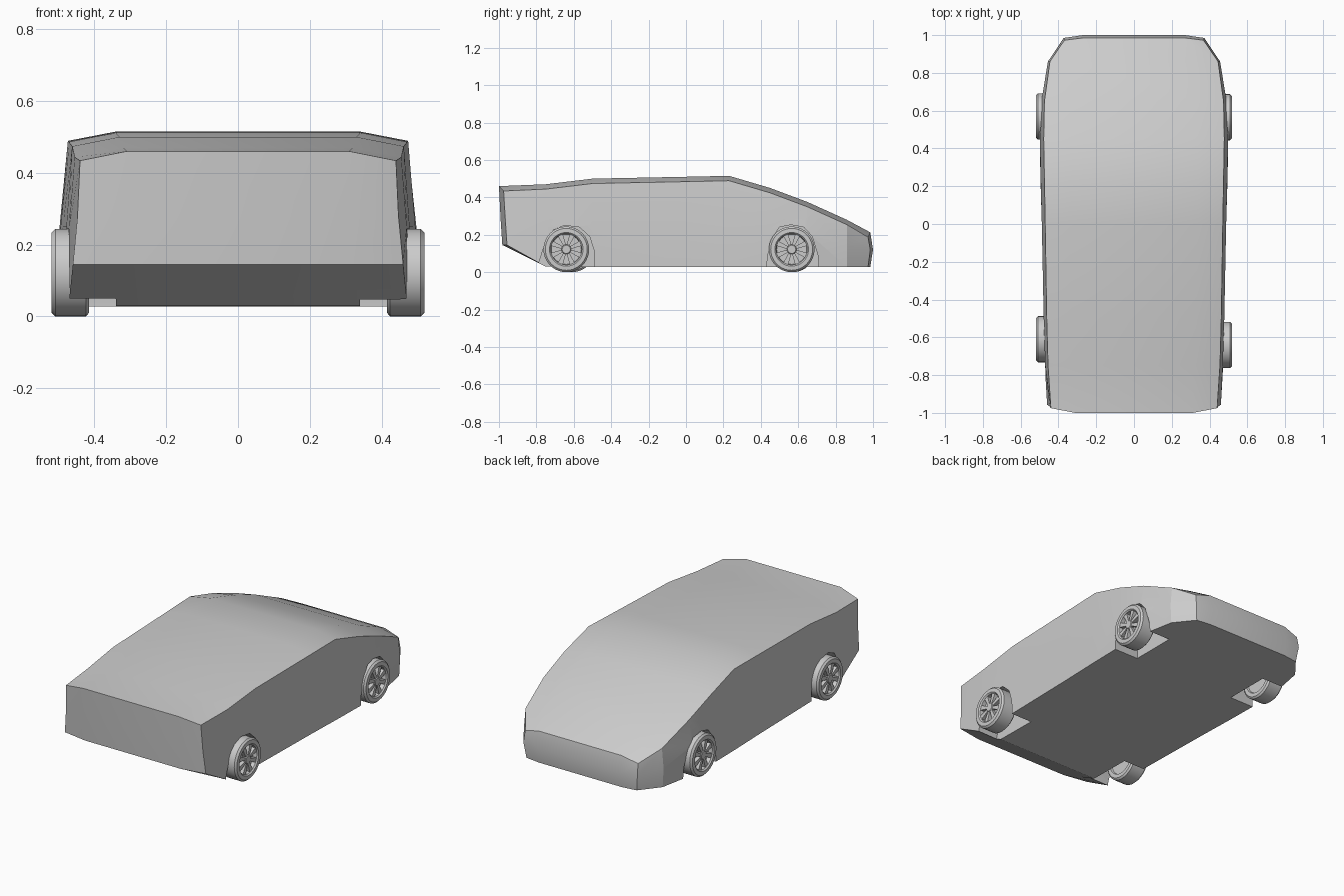
import bpy, bmesh
from math import sin, cos, pi, radians

if "Cube" in bpy.data.objects:
    bpy.data.objects.remove(bpy.data.objects["Cube"])


def make_object(name, bm, angle=None):
    bmesh.ops.recalc_face_normals(bm, faces=bm.faces)
    mesh = bpy.data.meshes.new(name)
    bm.to_mesh(mesh)
    bm.free()
    ob = bpy.data.objects.new(name, mesh)
    bpy.context.collection.objects.link(ob)
    bpy.ops.object.select_all(action='DESELECT')
    ob.select_set(True)
    bpy.context.view_layer.objects.active = ob
    if angle:
        bpy.ops.object.shade_smooth_by_angle(angle=radians(angle))
    return ob


# Body cross-sections: y, end bow, floor z, middle z, roof z,
# then half-widths: inner, floor, middle, shoulder
STATIONS = [
    (-1.00, 0.025, 0.145, 0.28, 0.460, 0.31, 0.460, 0.447, 0.440),
    (-0.75, 0.000, 0.030, 0.25, 0.470, 0.32, 0.472, 0.470, 0.455),
    (-0.50, 0.000, 0.027, 0.25, 0.500, 0.33, 0.478, 0.478, 0.462),
    (0.00, 0.000, 0.027, 0.25, 0.510, 0.34, 0.488, 0.488, 0.470),
    (0.23, 0.000, 0.027, 0.25, 0.515, 0.34, 0.495, 0.494, 0.474),
    (0.45, 0.000, 0.027, 0.24, 0.450, 0.34, 0.499, 0.498, 0.478),
    (0.65, 0.000, 0.027, 0.20, 0.375, 0.34, 0.490, 0.490, 0.474),
    (0.86, 0.000, 0.027, 0.14, 0.280, 0.32, 0.450, 0.456, 0.445),
    (0.985, -0.012, 0.027, 0.12, 0.213, 0.27, 0.360, 0.372, 0.368),
]


def section(bm, s):
    y, bow, zb, zm, zt, wi, wb, wm, ws = s
    lean = 0.018 if y == -1.0 else 0.0
    bulge = 0.012 if y > 0.9 else 0.0
    half = [(wi, y + lean, zb), (wb, y + bow + lean, zb),
            (wm, y + bow + bulge + lean / 2, zm),
            (ws, y + bow, zt - 0.026), (wi, y, zt)]
    ring = half + [(-x, py, z) for x, py, z in reversed(half)]
    return [bm.verts.new(p) for p in ring]


def cap(bm, r, s, y_mid):
    a = bm.verts.new((s[5], y_mid, s[3]))
    b = bm.verts.new((-s[5], y_mid, s[3]))
    for f in ((r[0], r[1], r[2], a), (a, r[2], r[3], r[4]),
              (r[9], r[8], r[7], b), (b, r[7], r[6], r[5]),
              (r[0], a, b, r[9]), (a, r[4], r[5], b)):
        bm.faces.new(f)


bm = bmesh.new()
rings = [section(bm, s) for s in STATIONS]
for r0, r1 in zip(rings, rings[1:]):
    for i in range(10):
        j = (i + 1) % 10
        bm.faces.new((r0[i], r0[j], r1[j], r1[i]))
cap(bm, rings[0], STATIONS[0], -0.991)
cap(bm, rings[-1], STATIONS[-1], 1.0)
body = make_object("body", bm)

# Wheel arch pockets cut through the body sides
FRONT_ARCH = [(-0.785, -0.1), (-0.785, 0.055), (-0.755, 0.15), (-0.71, 0.225),
              (-0.65, 0.25), (-0.57, 0.24), (-0.515, 0.19), (-0.49, 0.11), (-0.485, -0.1)]
REAR_ARCH = [(0.43, -0.1), (0.435, 0.08), (0.46, 0.18), (0.50, 0.24), (0.56, 0.253),
             (0.63, 0.24), (0.675, 0.19), (0.705, 0.09), (0.72, -0.1)]
bm = bmesh.new()
for arch in (FRONT_ARCH, REAR_ARCH):
    for side in (1, -1):
        inner = [bm.verts.new((side * 0.34, y, z)) for y, z in arch]
        outer = [bm.verts.new((side * 0.6, y, z)) for y, z in arch]
        bm.faces.new(inner)
        bm.faces.new(outer)
        for i in range(len(arch)):
            j = (i + 1) % len(arch)
            bm.faces.new((inner[i], inner[j], outer[j], outer[i]))
cutter = make_object("arch_cutter", bm)
cutter.hide_render = True
mod = body.modifiers.new("arches", 'BOOLEAN')
mod.operation = 'DIFFERENCE'
mod.solver = 'EXACT'
mod.object = cutter
bpy.ops.object.select_all(action='DESELECT')
body.select_set(True)
bpy.context.view_layer.objects.active = body
bpy.ops.object.modifier_apply(modifier=mod.name)
bpy.data.objects.remove(cutter)
bpy.ops.object.shade_smooth_by_angle(angle=radians(25))


# Wheels: turned tyre with a dished rim, hub and eight spokes
R = 0.122
TYRE = [(0, 0.425), (0.085, 0.425), (0.09, 0.415), (0.112, 0.415), (R, 0.424),
        (R, 0.509), (0.112, 0.519), (0.09, 0.52), (0.083, 0.513), (0.08, 0.49), (0, 0.49)]
HUB = [(0, 0.485), (0.026, 0.485), (0.026, 0.512), (0.022, 0.516), (0, 0.516)]


def lathe(bm, profile, side, y, n):
    loops = []
    for r, x in profile:
        if r == 0:
            loops.append([bm.verts.new((side * x, y, R))] * n)
        else:
            loops.append([bm.verts.new((side * x, y + r * cos(2 * pi * i / n),
                                        R + r * sin(2 * pi * i / n))) for i in range(n)])
    for a, b in zip(loops, loops[1:]):
        for i in range(n):
            j = (i + 1) % n
            bm.faces.new(list(dict.fromkeys((a[i], a[j], b[j], b[i]))))


def spoke(bm, side, y, t):
    layers = []
    for x in (0.488, 0.512):
        layers.append([bm.verts.new((side * x, y + r * cos(t) - w * sin(t),
                                     R + r * sin(t) + w * cos(t)))
                       for r, w in ((0.02, -0.007), (0.083, -0.014), (0.083, 0.014), (0.02, 0.007))])
    a, b = layers
    bm.faces.new(a)
    bm.faces.new(b)
    for i in range(4):
        j = (i + 1) % 4
        bm.faces.new((a[i], a[j], b[j], b[i]))


def wheel(name, side, y):
    bm = bmesh.new()
    lathe(bm, TYRE, side, y, 40)
    lathe(bm, HUB, side, y, 20)
    for k in range(8):
        spoke(bm, side, y, (k + 0.5) * pi / 4)
    make_object(name, bm, 35)


wheel("front_right_wheel", 1, -0.64)
wheel("front_left_wheel", -1, -0.61)
wheel("rear_right_wheel", 1, 0.565)
wheel("rear_left_wheel", -1, 0.57)
